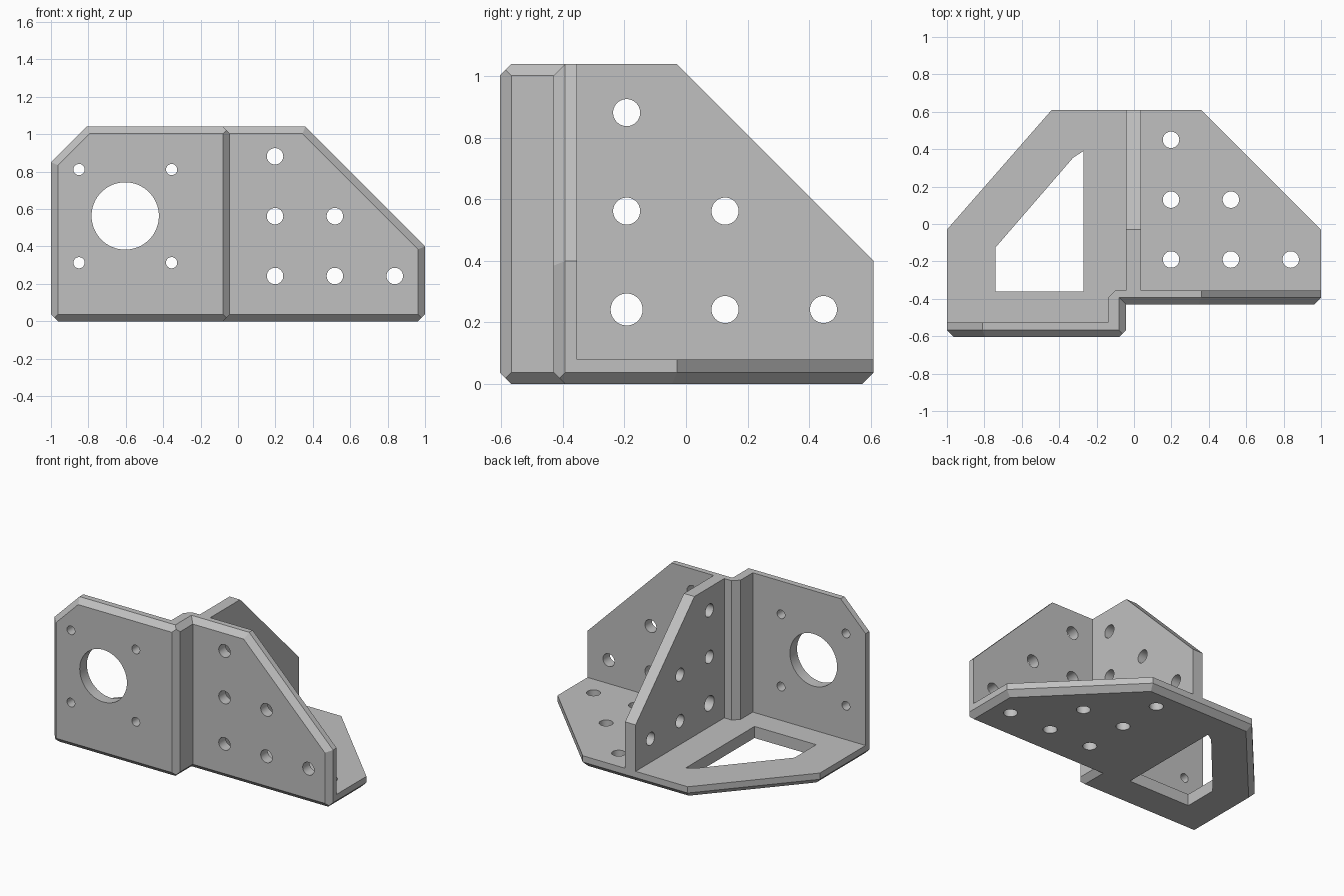
import bpy, bmesh, math
from mathutils import Vector, Matrix

if "Cube" in bpy.data.objects:
    bpy.data.objects.remove(bpy.data.objects["Cube"])

C = 0.037          # chamfer width
H = 1.04           # wall height
FRONT_L, FRONT_R, BACK = -0.605, -0.43, 0.61
STEP = -0.043      # side face of the step between the two front walls

mat = bpy.data.materials.new("plain grey")
mat.diffuse_color = (0.53, 0.53, 0.53, 1)
mat.use_nodes = True
mat.node_tree.nodes["Principled BSDF"].inputs["Base Color"].default_value = mat.diffuse_color


def plane(normal, point):
    """Half-space n.p <= d."""
    n = Vector(normal).normalized()
    return n, n.dot(Vector(point))


def chamfer(a, b):
    """Half-space that bevels the square edge between two planes."""
    return a[0] + b[0], a[1] + b[1] - C


def new_object(name, bm):
    bmesh.ops.recalc_face_normals(bm, faces=bm.faces)
    mesh = bpy.data.meshes.new(name)
    bm.to_mesh(mesh)
    bm.free()
    mesh.materials.append(mat)
    ob = bpy.data.objects.new(name, mesh)
    bpy.context.collection.objects.link(ob)
    return ob


def plate(name, lo, hi, planes):
    """Box trimmed by half-spaces."""
    lo, hi = Vector(lo), Vector(hi)
    bm = bmesh.new()
    bmesh.ops.create_cube(bm, size=1, matrix=Matrix.Translation((lo + hi) / 2)
                          @ Matrix.Diagonal((*(hi - lo), 1)))
    for n, d in planes:
        bmesh.ops.bisect_plane(bm, geom=bm.verts[:] + bm.edges[:] + bm.faces[:], dist=1e-5,
                               plane_co=n * (d / n.length_squared), plane_no=n, clear_outer=True)
        rim = [e for e in bm.edges if e.is_boundary]
        if rim:
            bmesh.ops.holes_fill(bm, edges=rim, sides=0)
    return new_object(name, bm)


def drill(axis, at, radius, segments=40):
    """Round cutter along an axis."""
    rot = {'x': Matrix.Rotation(math.pi / 2, 4, 'Y'),
           'y': Matrix.Rotation(math.pi / 2, 4, 'X'), 'z': Matrix()}[axis]
    bm = bmesh.new()
    bmesh.ops.create_cone(bm, cap_ends=True, segments=segments, radius1=radius, radius2=radius,
                          depth=0.2, matrix=Matrix.Translation(at) @ rot)
    return new_object("hole_cutter", bm)


def combine(target, other, operation):
    mod = target.modifiers.new("combine", 'BOOLEAN')
    mod.operation, mod.solver, mod.object = operation, 'EXACT', other
    bpy.context.view_layer.update()
    deps = bpy.context.evaluated_depsgraph_get()
    mesh = bpy.data.meshes.new_from_object(target.evaluated_get(deps))
    target.modifiers.clear()
    target.data = mesh
    bpy.data.objects.remove(other)


# Outer faces of the bracket
bottom, top = plane((0, 0, -1), (0, 0, 0)), plane((0, 0, 1), (0, 0, H))
left, right = plane((-1, 0, 0), (-1, 0, 0)), plane((1, 0, 0), (1, 0, 0))
step = plane((1, 0, 0), (STEP, 0, 0))
back = plane((0, 1, 0), (0, BACK, 0))
front_l = plane((0, -1, 0), (0, FRONT_L, 0))
front_r = plane((0, -1, 0), (0, FRONT_R, 0))
clip_l = plane((-1, 0, 1), (-1, 0, 0.85))             # motor wall corner
clip_r = plane((1, 0, 1), (1, 0, 0.40))               # right wall slope
base_l = plane((-0.64, 0.56, 0), (-1, -0.03, 0))      # base back corners
base_r = plane((1, 1, 0), (1, -0.03, 0))

trim_l = [clip_l] + [chamfer(front_l, p) for p in (left, top, clip_l, step, bottom)]
trim_l += [chamfer(bottom, left), chamfer(bottom, step), chamfer(top, step)]
trim_r = [clip_r] + [chamfer(front_r, p) for p in (right, top, clip_r, bottom)]
trim_r += [chamfer(bottom, right)]

# Plates
bracket = plate("bracket", (-1, FRONT_L, 0), (STEP, BACK, 0.08),
                [base_l] + [chamfer(bottom, p) for p in (left, step, front_l, base_l, back)]
                + [chamfer(front_l, left), chamfer(front_l, step)])
parts = [
    plate("right_base", (-0.1, FRONT_R, 0), (1, BACK, 0.08),
          [base_r] + [chamfer(bottom, p) for p in (right, front_r, base_r, back)]
          + [chamfer(front_r, right)]),
    plate("motor_wall", (-1, FRONT_L, 0), (STEP, -0.527, H), trim_l),
    plate("step_wall", (-0.14, FRONT_L, 0), (STEP, -0.355, H),
          trim_l + [plane((-1, 1, 0), (-0.14, -0.395, 0))]),
    plate("right_wall", (-0.1, FRONT_R, 0), (1, -0.355, H), trim_r),
    plate("middle_rib", (-0.043, -0.38, 0.05), (0.037, BACK, H),
          [plane((0, 1, 1), (0, -0.03, H))]),
]
for part in parts:
    combine(bracket, part, 'UNION')

# Motor opening and its four screw holes
cutters = [drill('y', (-0.603, -0.565, 0.563), 0.18, 64)]
cutters += [drill('y', (x, -0.565, z), 0.03) for x in (-0.85, -0.355) for z in (0.313, 0.811)]

# Triangular pattern of mounting holes on the right wall, base and rib
S = 0.32
for i in range(3):
    for j in range(3 - i):
        u, v = i * S, j * S
        cutters.append(drill('y', (0.198 + u, -0.39, 0.242 + v), 0.044))
        cutters.append(drill('z', (0.198 + u, -0.19 + v, 0.04), 0.044))
        cutters.append(drill('x', (0, -0.193 + u, 0.242 + v), 0.052 if i + j == 0 else 0.044))

# Window in the base
bm = bmesh.new()
outline = [(-0.74, -0.36), (-0.27, -0.36), (-0.27, 0.39), (-0.325, 0.355), (-0.74, -0.125)]
face = bm.faces.new([bm.verts.new((x, y, -0.1)) for x, y in outline])
ext = bmesh.ops.extrude_face_region(bm, geom=[face])
bmesh.ops.translate(bm, vec=(0, 0, 0.3), verts=[v for v in ext["geom"] if isinstance(v, bmesh.types.BMVert)])
cutters.append(new_object("window_cutter", bm))

for cutter in cutters:
    combine(bracket, cutter, 'DIFFERENCE')

# Smooth hole walls, crisp edges
bpy.context.view_layer.objects.active = bracket
bracket.select_set(True)
bpy.ops.object.shade_smooth_by_angle(angle=math.radians(25))
